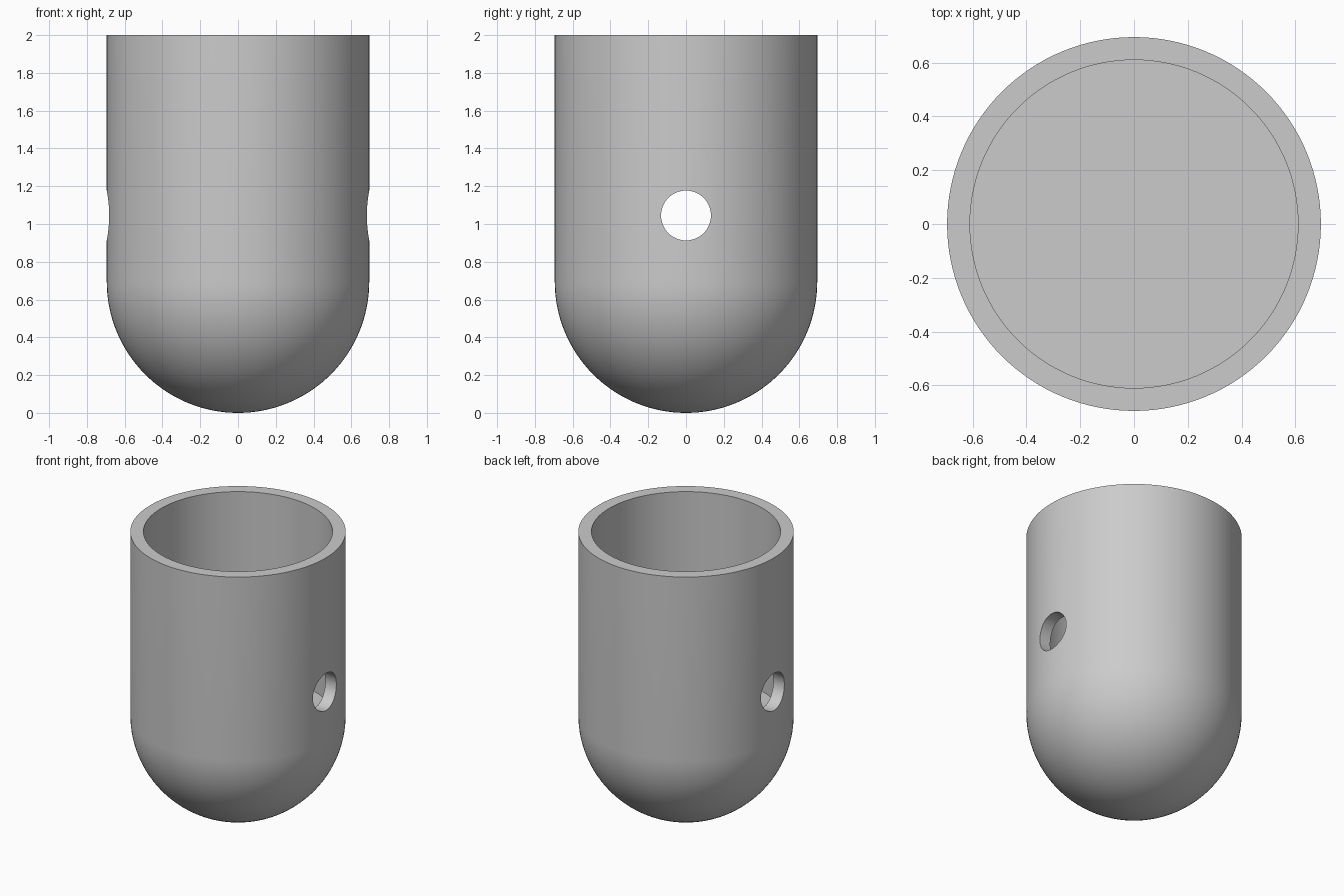
import bpy
import bmesh
import math
from mathutils import Matrix

old = bpy.data.objects.get("Cube")
if old:
    bpy.data.objects.remove(old, do_unlink=True)

OUTER, INNER, TOP = 0.695, 0.61, 2.0
FLOOR = OUTER            # the bore stops where the dome begins
HOLE_R, HOLE_Z = 0.132, 1.045
SEGMENTS, RINGS = 128, 32

grey = bpy.data.materials.new("plain grey")
grey.use_nodes = True
colour = (0.6, 0.6, 0.6, 1)
grey.diffuse_color = colour
grey.node_tree.nodes["Principled BSDF"].inputs["Base Color"].default_value = colour


def add_object(name, bm):
    mesh = bpy.data.meshes.new(name)
    bmesh.ops.recalc_face_normals(bm, faces=bm.faces)
    bm.to_mesh(mesh)
    bm.free()
    obj = bpy.data.objects.new(name, mesh)
    bpy.context.collection.objects.link(obj)
    mesh.materials.append(grey)
    return obj


# Cup: domed outside, straight bore with a flat floor, as one turned profile
angles = [math.pi / 2 * i / RINGS for i in range(RINGS + 1)]
profile = [(OUTER * math.sin(a), OUTER - OUTER * math.cos(a)) for a in angles]
profile += [(OUTER, TOP), (INNER, TOP), (INNER, FLOOR), (0, FLOOR)]
bm = bmesh.new()
verts = [bm.verts.new((r, 0, z)) for r, z in profile]
edges = [bm.edges.new(pair) for pair in zip(verts, verts[1:])]
bmesh.ops.spin(bm, geom=verts + edges, cent=(0, 0, 0), axis=(0, 0, 1),
               angle=math.tau, steps=SEGMENTS, use_duplicate=False)
bmesh.ops.remove_doubles(bm, verts=bm.verts, dist=0.0005)
cup = add_object("round_bottomed_cup", bm)

# Pin hole cutter, straight through both sides
bm = bmesh.new()
bmesh.ops.create_cone(bm, cap_ends=True, segments=64, radius1=HOLE_R,
                      radius2=HOLE_R, depth=2,
                      matrix=Matrix.Translation((0, 0, HOLE_Z))
                      @ Matrix.Rotation(math.pi / 2, 4, "Y"))
cutter = add_object("pin_hole_cutter", bm)

cut = cup.modifiers.new("pin holes", "BOOLEAN")
cut.operation = "DIFFERENCE"
cut.solver = "EXACT"
cut.object = cutter
bpy.ops.object.select_all(action="DESELECT")
bpy.context.view_layer.objects.active = cup
cup.select_set(True)
bpy.ops.object.modifier_apply(modifier=cut.name)
bpy.data.objects.remove(cutter, do_unlink=True)

# Smooth walls, crisp rims
bpy.ops.object.shade_smooth_by_angle(angle=math.radians(30))
